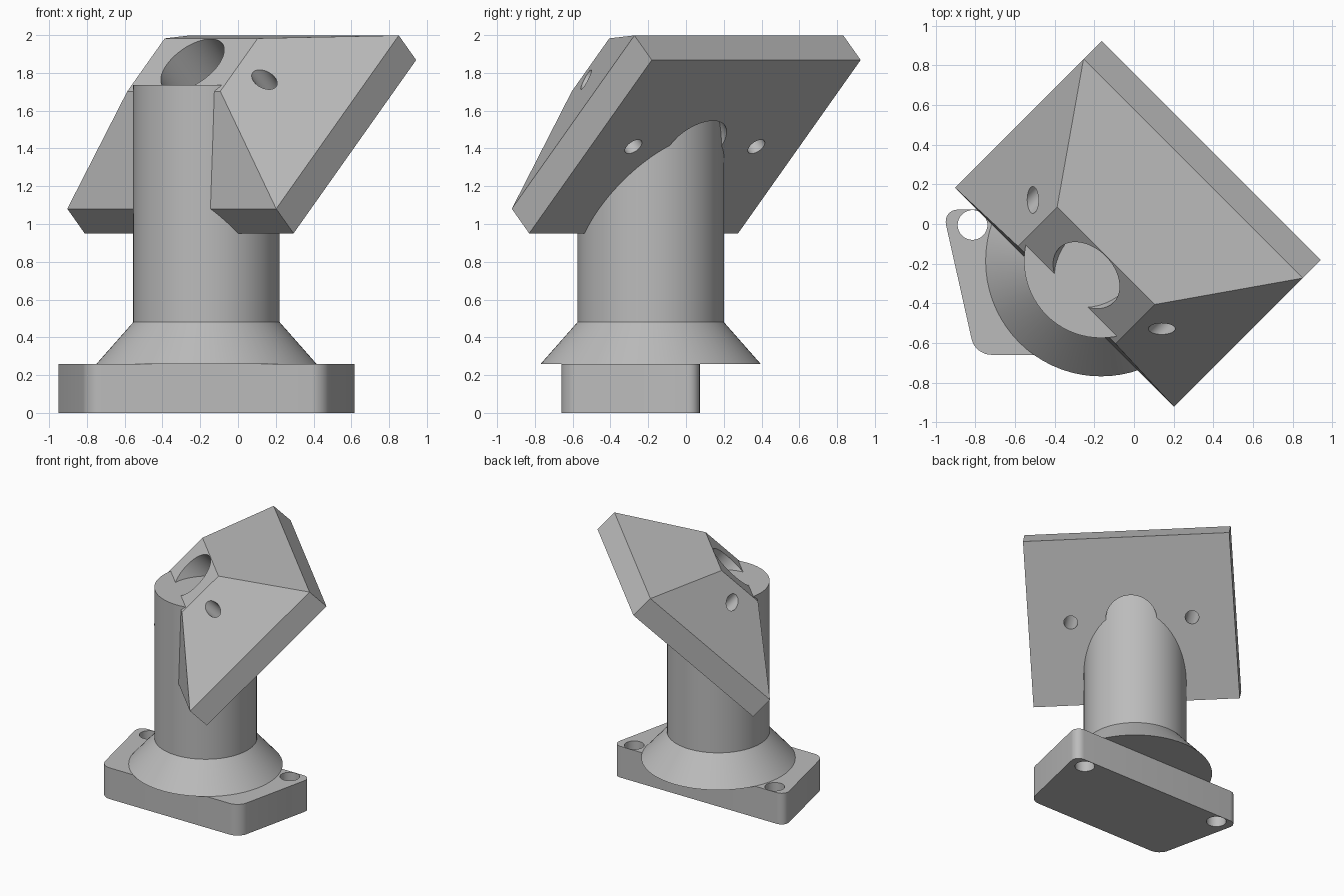
import bpy, bmesh
from math import radians, sin, cos, tau
from mathutils import Matrix

cube = bpy.data.objects.get("Cube")
if cube:
    bpy.data.objects.remove(cube)

grey = bpy.data.materials.new("plain_grey")
grey.use_nodes = True
COLOUR = (0.5, 0.5, 0.5, 1)
grey.diffuse_color = COLOUR
grey.node_tree.nodes["Principled BSDF"].inputs["Base Color"].default_value = COLOUR

AXIS_X, AXIS_Y = -0.167, -0.187


def make(name, bm, matrix=Matrix()):
    bmesh.ops.recalc_face_normals(bm, faces=bm.faces)
    mesh = bpy.data.meshes.new(name)
    bm.to_mesh(mesh)
    bm.free()
    mesh.materials.append(grey)
    obj = bpy.data.objects.new(name, mesh)
    bpy.context.collection.objects.link(obj)
    obj.matrix_world = matrix
    return obj


def loft(bm, rings):
    """Join closed rings of points and cap both ends."""
    rows = [[bm.verts.new(p) for p in ring] for ring in rings]
    n = len(rows[0])
    for low, high in zip(rows, rows[1:]):
        for i in range(n):
            j = (i + 1) % n
            bm.faces.new((low[i], low[j], high[j], high[i]))
    bm.faces.new(rows[0][::-1])
    bm.faces.new(rows[-1])


def circle(r, z, n=72):
    return [(r * cos(tau * i / n), r * sin(tau * i / n), z) for i in range(n)]


def rectangle(hx, hy, z):
    return [(-hx, -hy, z), (hx, -hy, z), (hx, hy, z), (-hx, hy, z)]


def drill(obj, holes, z0, z1):
    """Cut round holes (x, y, radius) along the object's own z axis."""
    bm = bmesh.new()
    for x, y, r in holes:
        loft(bm, [[(px + x, py + y, z) for px, py, _ in circle(r, 0, 48)] for z in (z0, z1)])
    cutter = make("hole_cutter", bm, obj.matrix_world.copy())
    cutter.hide_render = True
    mod = obj.modifiers.new("holes", "BOOLEAN")
    mod.operation, mod.solver, mod.object = "DIFFERENCE", "EXACT", cutter
    bpy.context.view_layer.update()
    bpy.context.view_layer.objects.active = obj
    bpy.ops.object.modifier_apply(modifier=mod.name)
    bpy.data.objects.remove(cutter)


# Base flange: tapered block with rounded upright edges and two bolt holes
bm = bmesh.new()
outline = [(-0.635, -0.473), (0.635, -0.473), (0.799, 0.26), (-0.799, 0.26)]
loft(bm, [[(x, y, z) for x, y in outline] for z in (0, 0.26)])
upright = [e for e in bm.edges if abs(e.verts[0].co.z - e.verts[1].co.z) > 0.1]
bmesh.ops.bevel(bm, geom=upright, offset=0.08, segments=8, profile=0.5, affect="EDGES")
base = make("base_flange", bm, Matrix.Translation((AXIS_X, AXIS_Y, 0)))
drill(base, [(side * 0.648, 0.182, 0.075) for side in (-1, 1)], -0.1, 0.4)

# Column with flared foot
bm = bmesh.new()
loft(bm, [circle(0.582, 0.26), circle(0.388, 0.48), circle(0.388, 1.735)])
column = make("column", bm, Matrix.Translation((AXIS_X, AXIS_Y, 0)))

# Tilted head: square plate rising to a small platform, bored through its face
bm = bmesh.new()
loft(bm, [rectangle(0.782, 0.649, 0.94), rectangle(0.782, 0.649, 1.124),
          rectangle(0.348, 0.198, 1.553)])
tilt = (Matrix.Rotation(radians(-45), 4, "Z") @ Matrix.Rotation(radians(45), 4, "X")
        @ Matrix.Translation((0.013, 1.053, 0)))
head = make("tilted_head", bm, tilt)
drill(head, [(0, 0, 0.194), (-0.46, 0, 0.052), (0.46, 0, 0.052)], 0.8, 1.8)

# Smooth round walls, crisp edges
for obj in (base, column, head):
    bpy.ops.object.select_all(action="DESELECT")
    obj.select_set(True)
    bpy.context.view_layer.objects.active = obj
    bpy.ops.object.shade_smooth_by_angle(angle=radians(30))
